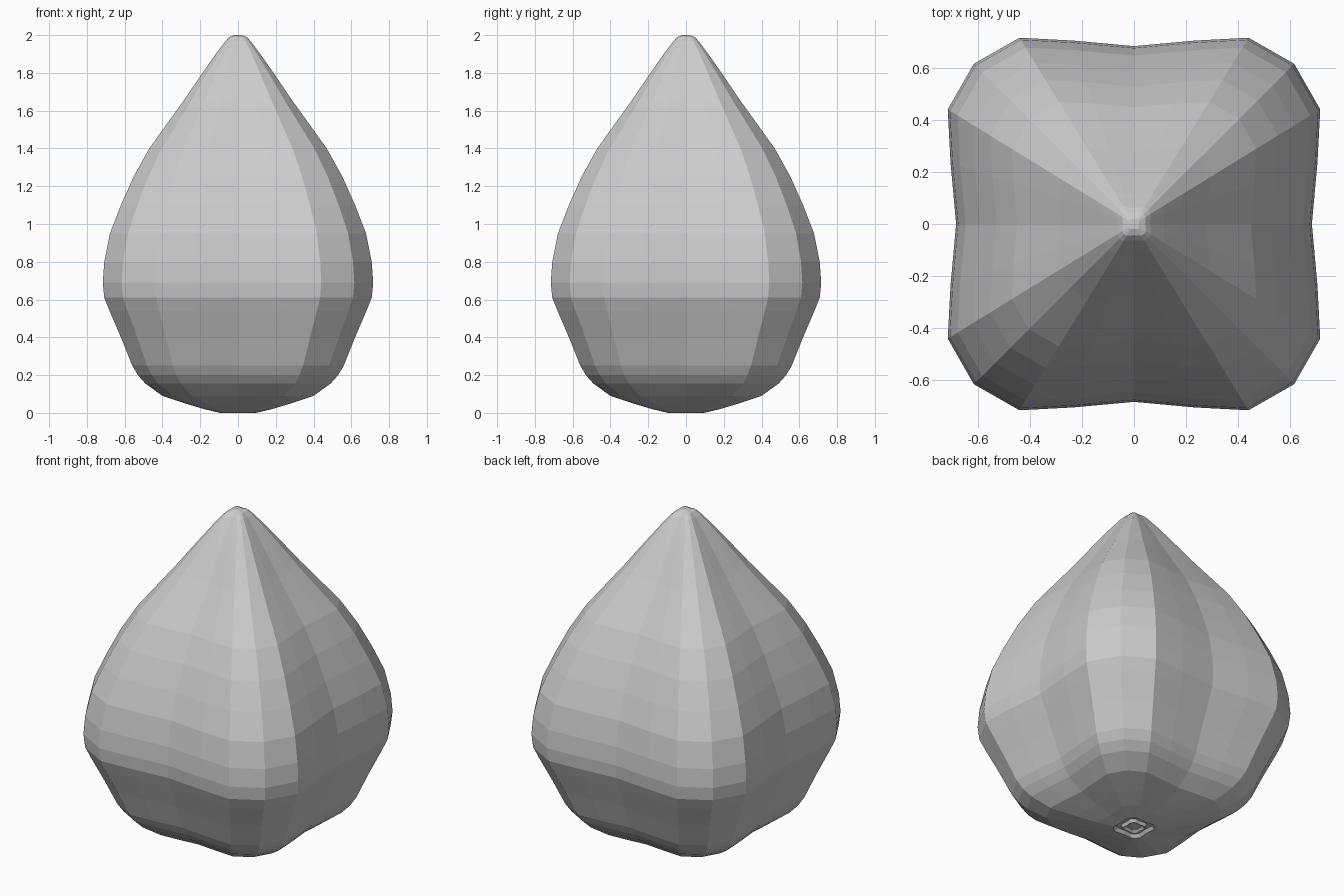
import bpy, bmesh

if "Cube" in bpy.data.objects:
    bpy.data.objects.remove(bpy.data.objects["Cube"])

# Rounded-square cross-section, one quarter at unit width (turned four times = 24 sides)
QUARTER = [(0.955, 0.0), (0.985, 0.33), (1.0, 0.615),
           (0.86, 0.86), (0.615, 1.0), (0.33, 0.985)]
# Half-width at each height; the first rings form the small recess in the base
PROFILE = [(0.035, 0.012), (0.05, 0.0), (0.06, 0.018), (0.08, 0.018), (0.095, 0.0),
           (0.18, 0.02), (0.28, 0.05), (0.40, 0.09), (0.49, 0.155), (0.53, 0.2),
           (0.56, 0.25), (0.62, 0.40), (0.68, 0.54), (0.708, 0.61), (0.716, 0.69),
           (0.708, 0.80), (0.678, 0.95), (0.62, 1.10), (0.553, 1.25), (0.47, 1.40),
           (0.398, 1.50), (0.29, 1.65), (0.188, 1.80), (0.118, 1.90),
           (0.065, 1.97), (0.045, 1.99), (0.02, 2.0)]


def section():
    pts, quarter = [], QUARTER
    for _ in range(4):
        pts += quarter
        quarter = [(-y, x) for x, y in quarter]
    return pts


def loft(name, profile):
    bm = bmesh.new()
    outline = section()
    rings = [[bm.verts.new((x * r, y * r, z)) for x, y in outline] for r, z in profile]
    n = len(outline)
    for a, b in zip(rings, rings[1:]):
        for i in range(n):
            j = (i + 1) % n
            bm.faces.new((a[i], a[j], b[j], b[i]))
    bm.faces.new(rings[0][::-1])
    bm.faces.new(rings[-1])
    bmesh.ops.recalc_face_normals(bm, faces=bm.faces)
    mesh = bpy.data.meshes.new(name)
    bm.to_mesh(mesh)
    bm.free()
    obj = bpy.data.objects.new(name, mesh)
    bpy.context.collection.objects.link(obj)
    return obj


# Pointed, four-lobed bud body
loft("bud_body", PROFILE)
